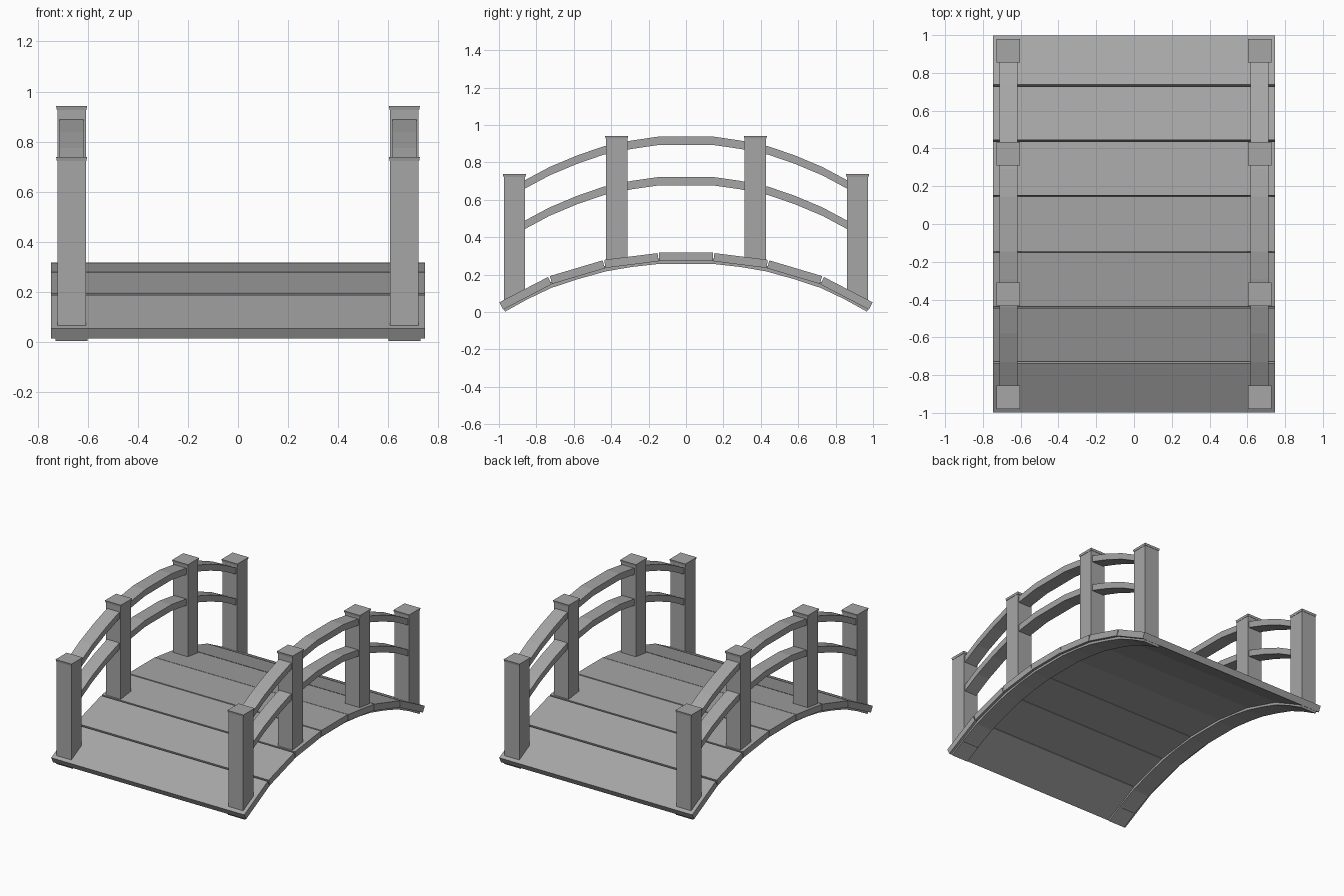
import bpy
import bmesh

if "Cube" in bpy.data.objects:
    bpy.data.objects.remove(bpy.data.objects["Cube"], do_unlink=True)

GREY = (0.38, 0.38, 0.38, 1.0)
mat = bpy.data.materials.new("plain grey")
mat.use_nodes = True
mat.diffuse_color = GREY
mat.node_tree.nodes["Principled BSDF"].inputs["Base Color"].default_value = GREY


def finish(name, bm):
    bmesh.ops.recalc_face_normals(bm, faces=bm.faces)
    mesh = bpy.data.meshes.new(name)
    bm.to_mesh(mesh)
    bm.free()
    mesh.materials.append(mat)
    obj = bpy.data.objects.new(name, mesh)
    bpy.context.collection.objects.link(obj)


def strip(name, top, bottom, x0, x1):
    """Sweep matching top and bottom (y, z) lines across x as a solid beam."""
    bm = bmesh.new()
    rings = [[bm.verts.new((x, y, z)) for x, (y, z) in
              ((x0, t), (x1, t), (x1, b), (x0, b))] for t, b in zip(top, bottom)]
    for a, b in zip(rings, rings[1:]):
        for i in range(4):
            j = (i + 1) % 4
            bm.faces.new((a[i], a[j], b[j], b[i]))
    bm.faces.new(rings[0])
    bm.faces.new(rings[-1])
    finish(name, bm)


def block(name, x, y, z0, z1, low, high):
    """Square block whose half width goes from low at z0 to high at z1."""
    bm = bmesh.new()
    corners = ((-1, -1), (1, -1), (1, 1), (-1, 1))
    rings = [[bm.verts.new((x + i * h, y + j * h, z)) for i, j in corners]
             for h, z in ((low, z0), (high, z1))]
    for i in range(4):
        j = (i + 1) % 4
        bm.faces.new((rings[0][i], rings[0][j], rings[1][j], rings[1][i]))
    for ring in rings:
        bm.faces.new(ring)
    finish(name, bm)


def mirrored(points):
    return [(-y, z) for y, z in reversed(points)] + points


# Deck planks, each a straight board tilted along the arch
THICK = 0.044
PLANKS = {
    "centre": ((-0.145, 0.317), (0.145, 0.317)),
    "inner": ((0.152, 0.315), (0.437, 0.279)),
    "middle": ((0.446, 0.276), (0.728, 0.192)),
    "outer": ((0.738, 0.187), (0.998, 0.052)),
}
for part, (a, b) in PLANKS.items():
    dy, dz = b[0] - a[0], b[1] - a[1]
    length = (dy * dy + dz * dz) ** 0.5
    ny, nz = dz / length * THICK, -dy / length * THICK
    for side, s in (("front", -1), ("back", 1)):
        if part == "centre" and s < 0:
            continue
        top = [(s * y, z) for y, z in (a, b)]
        low = [(s * (y + ny), z + nz) for y, z in (a, b)]
        strip(f"{part}_plank_{side}", top, low, -0.747, 0.747)

# Arched bearers, rails and posts on both sides
BEARER_LOW = mirrored([(0.145, 0.257), (0.29, 0.241), (0.43, 0.217), (0.58, 0.175),
                       (0.72, 0.129), (0.85, 0.067), (0.967, 0.002)])
BEARER_TOP = mirrored([(0.146, 0.287), (0.295, 0.27), (0.438, 0.246), (0.591, 0.203),
                       (0.733, 0.156), (0.864, 0.094), (0.977, 0.022)])
DROP = mirrored([(0.145, 0), (0.29, 0.021), (0.44, 0.052), (0.58, 0.1),
                 (0.73, 0.163), (0.855, 0.23), (0.92, 0.267)])

for side, s in (("left", 1), ("right", -1)):
    x = s * 0.665
    strip(f"bearer_{side}", BEARER_TOP, BEARER_LOW, x - 0.064, x + 0.064)
    for level, height in (("upper", 0.938), ("lower", 0.722)):
        top = [(y, height - d) for y, d in DROP]
        low = [(y, z - 0.045) for y, z in top]
        strip(f"{level}_rail_{side}", top, low, x - 0.048, x + 0.048)
    for end, e in (("front", -1), ("back", 1)):
        for kind, y, base, height in (("end", 0.917, 0.06, 0.738),
                                      ("middle", 0.371, 0.255, 0.942)):
            block(f"{kind}_post_{end}_{side}", x, e * y, base, height - 0.015, 0.057, 0.057)
            block(f"{kind}_post_cap_{end}_{side}", x, e * y, height - 0.015, height, 0.059, 0.062)
